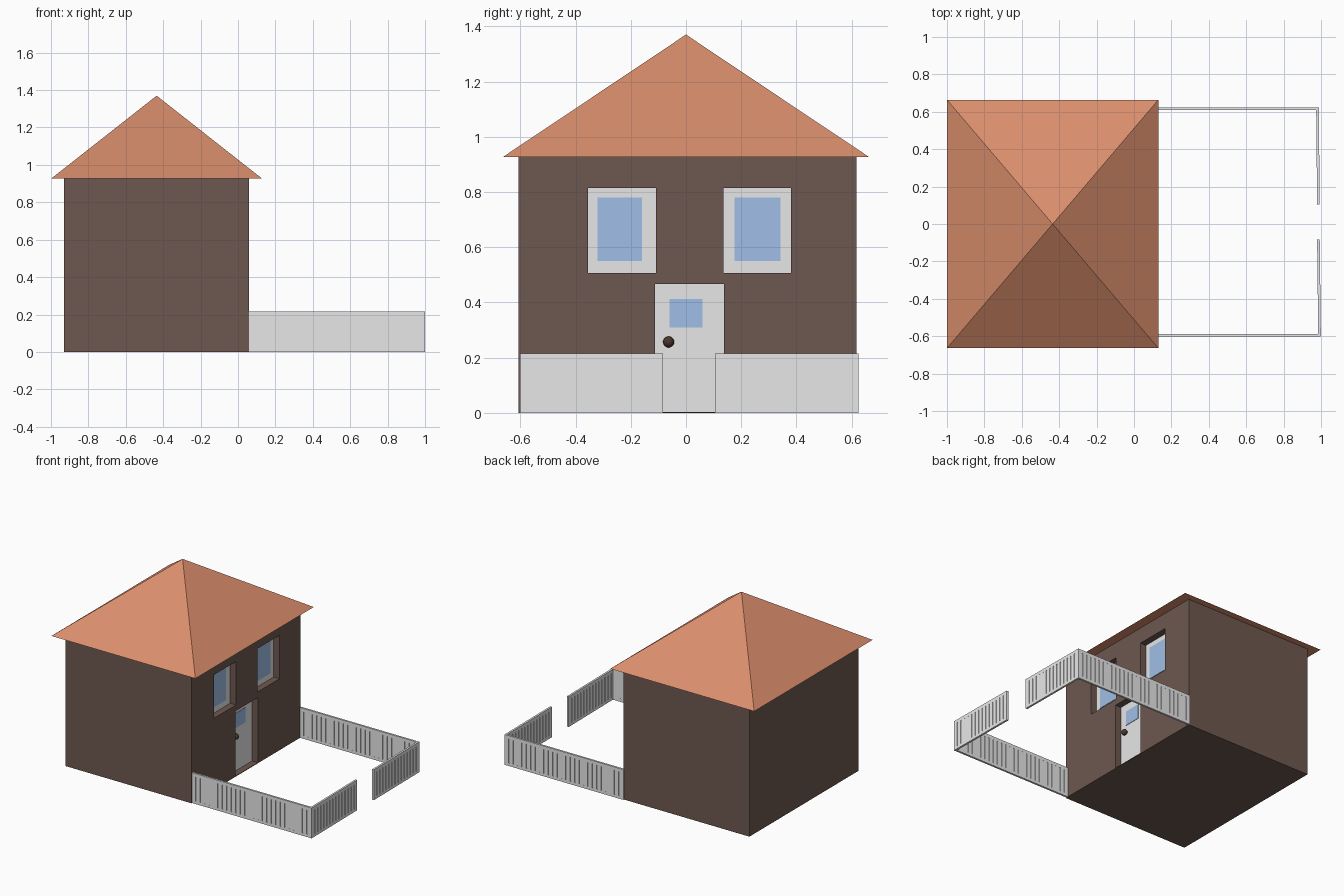
import bpy, bmesh, math
from mathutils import Matrix, Vector

if "Cube" in bpy.data.objects:
    bpy.data.objects.remove(bpy.data.objects["Cube"])


def material(name, rgb):
    m = bpy.data.materials.new(name)
    m.diffuse_color = (*rgb, 1)
    m.use_nodes = True
    m.node_tree.nodes["Principled BSDF"].inputs["Base Color"].default_value = m.diffuse_color
    return m


BROWN = material("wall brown", (0.155, 0.098, 0.08))
ROOF = material("terracotta", (0.70, 0.27, 0.15))
WHITE = material("painted white", (0.80, 0.80, 0.80))
GLASS = material("pale blue glass", (0.35, 0.52, 0.80))
KNOB = material("knob brown", (0.07, 0.036, 0.028))


def add_box(bm, lo, hi):
    lo, hi = Vector(lo), Vector(hi)
    size = hi - lo
    bmesh.ops.create_cube(
        bm, size=1,
        matrix=Matrix.Translation((lo + hi) / 2) @ Matrix.Diagonal((*size, 1)))


def finish(name, bm, mat):
    me = bpy.data.meshes.new(name)
    bm.to_mesh(me)
    bm.free()
    me.materials.append(mat)
    ob = bpy.data.objects.new(name, me)
    bpy.context.collection.objects.link(ob)
    return ob


def boxes(name, mat, *pairs):
    bm = bmesh.new()
    for lo, hi in pairs:
        add_box(bm, lo, hi)
    return finish(name, bm, mat)


WALL_X, BACK_X = 0.06, 0.01     # wall face and bottom of the recesses
# openings as (y0, y1, z0, z1), each with its glass
OPENINGS = {
    "left_window": ((-0.355, -0.108, 0.507, 0.815), (-0.32, -0.16, 0.55, 0.78)),
    "right_window": ((0.135, 0.38, 0.507, 0.815), (0.175, 0.342, 0.55, 0.78)),
    "door": ((-0.112, 0.137, 0.004, 0.466), (-0.06, 0.06, 0.31, 0.413)),
}

# house body with recessed openings
body = boxes("house_walls", BROWN, ((-0.93, -0.607, 0), (WALL_X, 0.617, 0.928)))
cutter = boxes("opening_cutter", BROWN, *[
    ((BACK_X, o[0], o[2]), (0.2, o[1], o[3])) for o, g in OPENINGS.values()])
cutter.hide_render = True
cutter.hide_viewport = True
cut = body.modifiers.new("openings", 'BOOLEAN')
cut.operation = 'DIFFERENCE'
cut.solver = 'EXACT'
cut.object = cutter

# white panels and glass plates inside the recesses
for name, (o, g) in OPENINGS.items():
    boxes(name + "_panel", WHITE,
          ((BACK_X - 0.002, o[0], o[2]), (BACK_X + 0.004, o[1], o[3])))
    boxes(name + "_glass", GLASS,
          ((BACK_X, g[0], g[2]), (BACK_X + 0.007, g[1], g[3])))

# door knob
bm = bmesh.new()
bmesh.ops.create_uvsphere(bm, u_segments=20, v_segments=12, radius=0.02,
                          matrix=Matrix.Translation((0.028, -0.063, 0.257)))
for f in bm.faces:
    f.smooth = True
finish("door_knob", bm, KNOB)

# pyramid roof
bm = bmesh.new()
base = [bm.verts.new((x, y, 0.926)) for x, y in
        ((-1, -0.664), (0.13, -0.664), (0.13, 0.664), (-1, 0.664))]
apex = bm.verts.new((-0.435, 0, 1.37))
bm.faces.new(base[::-1])
for i in range(4):
    bm.faces.new((base[i], base[(i + 1) % 4], apex))
finish("roof", bm, ROOF)


# fence: thin core, top and bottom rails, close-set pickets
def fence(name, start, end, height=0.215, pitch=0.035):
    a, b = Vector((*start, 0)), Vector((*end, 0))
    length = (b - a).length
    bm = bmesh.new()
    add_box(bm, (0, -0.003, 0.001), (length, 0.003, height - 0.001))
    add_box(bm, (0, -0.007, 0), (length, 0.007, 0.02))
    add_box(bm, (0, -0.007, 0.192), (length, 0.007, height))
    count = round(length / pitch)
    step = length / count
    for i in range(count):
        x0 = 0 if i == 0 else i * step + 0.003
        x1 = length if i == count - 1 else (i + 1) * step - 0.003
        add_box(bm, (x0, -0.007, 0.02), (x1, 0.007, 0.192))
    d = b - a
    bm.transform(Matrix.Translation(a) @ Matrix.Rotation(math.atan2(d.y, d.x), 4, 'Z'))
    return finish(name, bm, WHITE)


fence("fence_side_near", (0.055, -0.594), (0.998, -0.594))
fence("fence_side_far", (0.055, 0.617), (0.988, 0.617))
fence("fence_front_near", (0.992, -0.60), (0.986, -0.083))
fence("fence_front_far", (0.986, 0.105), (0.981, 0.62))
